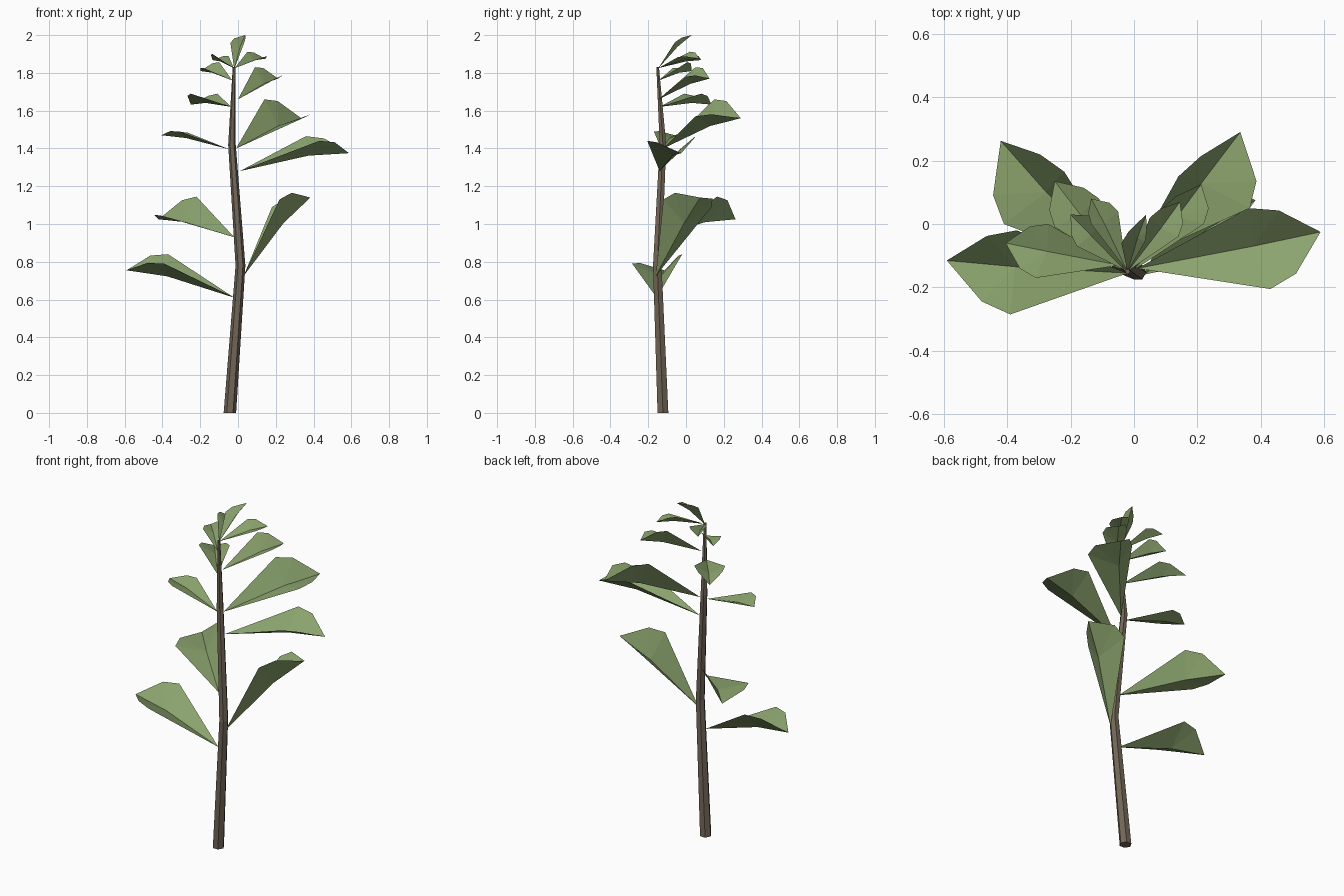
import bpy
from math import cos, sin, pi
from mathutils import Vector as V

if "Cube" in bpy.data.objects:
    bpy.data.objects.remove(bpy.data.objects["Cube"])


def material(name, color):
    m = bpy.data.materials.new(name)
    m.diffuse_color = (*color, 1)
    m.use_nodes = True
    m.node_tree.nodes["Principled BSDF"].inputs["Base Color"].default_value = m.diffuse_color
    return m


def add_mesh(name, verts, faces, mat):
    me = bpy.data.meshes.new(name)
    me.from_pydata(verts, [], faces)
    me.materials.append(mat)
    ob = bpy.data.objects.new(name, me)
    bpy.context.collection.objects.link(ob)
    return ob


leaf_mat = material("leaf_green", (0.26, 0.37, 0.155))
stem_mat = material("stem_brown", (0.17, 0.135, 0.095))

# Bent, tapering six-sided stem: x, y, z, radius
SIDES = 6
path = [(-.043, -.122, 0, .033), (.013, -.152, .78, .026),
        (-.032, -.122, 1.42, .02), (-.02, -.15, 1.83, .008)]
verts = [(x + r * cos(2 * pi * i / SIDES), y + r * sin(2 * pi * i / SIDES), z)
         for x, y, z, r in path for i in range(SIDES)]
faces = [(k * SIDES + i, k * SIDES + (i + 1) % SIDES,
          (k + 1) * SIDES + (i + 1) % SIDES, (k + 1) * SIDES + i)
         for k in range(len(path) - 1) for i in range(SIDES)]
n = len(verts)
faces += [tuple(reversed(range(SIDES))), tuple(range(n - SIDES, n))]
add_mesh("stem", verts, faces, stem_mat)


def leaf(name, base, tip, a, b):
    """Leaf folded along its midrib; a and b are its widest edge points."""
    base, tip, a, b = V(base), V(tip), V(a), V(b)
    chord = base.lerp(tip, 0.62)
    up = ((a + b) / 2 - chord).normalized()
    rib = chord + up * 0.04 * (tip - base).length
    verts, faces = [base, rib, tip], []
    for s in (a, b):
        shoulder = s + 0.3 * (tip - s) + 0.08 * (s - base)
        k = len(verts)
        verts += [s, shoulder]
        half = [(0, 1, k), (k, 1, k + 1), (k + 1, 1, 2)]
        if (rib - base).cross(s - base).dot(up) < 0:
            half = [f[::-1] for f in half]
        faces += half
    add_mesh(name, verts, faces, leaf_mat)


# Leaves from the bottom up: base, tip, two edge points
leaves = [
    ((-.02, -.155, .61), (-.59, -.115, .755), (-.39, -.285, .79), (-.37, -.02, .84)),
    ((.03, -.16, .725), (.383, .075, 1.14), (.22, -.12, 1.13), (.18, .135, 1.09)),
    ((-.02, -.15, .93), (-.42, .262, 1.025), (-.41, 0, 1.045), (-.22, .165, 1.145)),
    ((.01, -.14, 1.28), (.588, -.025, 1.375), (.43, -.205, 1.44), (.36, .05, 1.465)),
    ((-.045, -.13, 1.395), (-.405, -.06, 1.47), (-.31, -.17, 1.49), (-.27, 0, 1.485)),
    ((-.01, -.12, 1.4), (.335, .29, 1.56), (.365, .05, 1.57), (.14, .15, 1.66)),
    ((-.035, -.14, 1.62), (-.25, .135, 1.632), (-.25, -.01, 1.69), (-.11, .08, 1.69)),
    ((0, -.145, 1.66), (.212, .125, 1.77), (.22, 0, 1.78), (.09, .05, 1.83)),
    ((-.03, -.145, 1.76), (-.2, .03, 1.81), (-.18, -.07, 1.825), (-.1, .007, 1.857)),
    ((-.022, -.147, 1.825), (-.135, .08, 1.868), (-.135, 0, 1.9), (-.05, .04, 1.89)),
    ((-.018, -.147, 1.825), (.145, .07, 1.875), (.14, -.04, 1.885), (.05, .02, 1.912)),
    ((-.02, -.15, 1.82), (.038, .03, 2.0), (.035, -.055, 1.965), (-.04, -.06, 1.96)),
]
for i, pts in enumerate(leaves, 1):
    leaf(f"leaf_{i:02d}", *pts)
